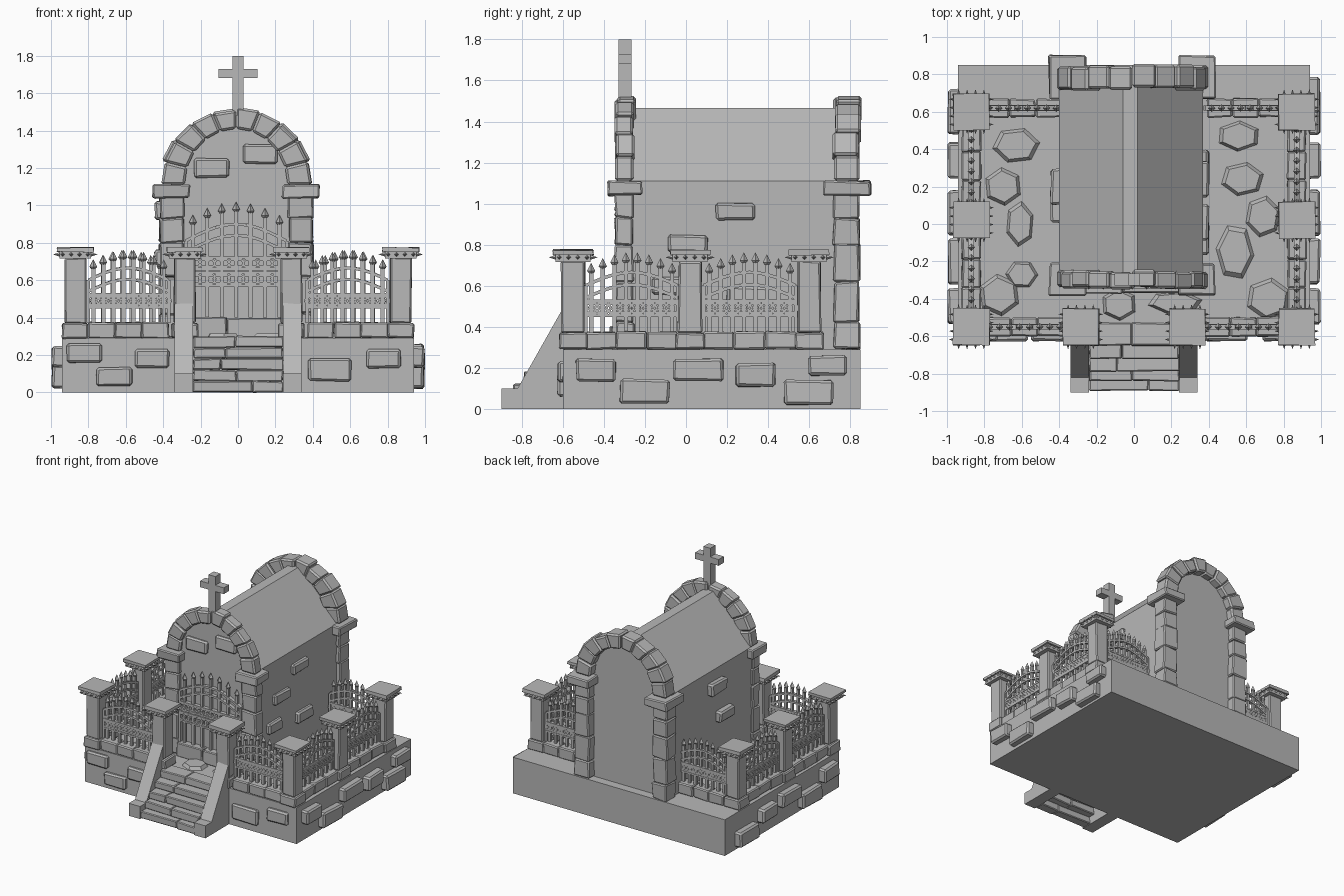
import bpy, bmesh, math, random
from mathutils import Matrix, Vector

random.seed(4)
if "Cube" in bpy.data.objects:
    bpy.data.objects.remove(bpy.data.objects["Cube"])

stone_grey = bpy.data.materials.new("stone grey")
stone_grey.use_nodes = True
stone_grey.diffuse_color = (0.48, 0.48, 0.48, 1)
stone_grey.node_tree.nodes["Principled BSDF"].inputs["Base Color"].default_value = (0.48, 0.48, 0.48, 1)

FLOOR = 0.29
SPRING = 1.11
MID = -0.01   # centre line of the vault


def finish(bm, name, bevel=0):
    bmesh.ops.recalc_face_normals(bm, faces=bm.faces)
    mesh = bpy.data.meshes.new(name)
    bm.to_mesh(mesh)
    bm.free()
    mesh.materials.append(stone_grey)
    obj = bpy.data.objects.new(name, mesh)
    bpy.context.collection.objects.link(obj)
    if bevel:
        mod = obj.modifiers.new("worn edges", "BEVEL")
        mod.width = bevel
        mod.segments = 1
    return obj


def box(bm, x, y, z, jitter=0):
    """Box from three (low, high) ranges, with optional rough corners."""
    m = Matrix.Translation([(r[0] + r[1]) / 2 for r in (x, y, z)])
    m = m @ Matrix.Diagonal([r[1] - r[0] for r in (x, y, z)] + [1])
    verts = bmesh.ops.create_cube(bm, size=1, matrix=m)["verts"]
    for v in verts:
        v.co += Vector([random.uniform(-jitter, jitter) for _ in range(3)])
    return verts


def around(c, w):
    return (c - w / 2, c + w / 2)


def beam(bm, p, q, w, d):
    """Bar from p to q in the local XZ plane, w wide and d deep."""
    p, q = Vector(p), Vector(q)
    a = math.atan2(q.x - p.x, q.z - p.z)
    m = Matrix.Translation((p + q) / 2) @ Matrix.Rotation(a, 4, "Y")
    bmesh.ops.create_cube(bm, size=1, matrix=m @ Matrix.Diagonal((w, d, (q - p).length, 1)))


def prism(bm, outline, axis, lo, hi):
    """Extrude a flat outline along x or y."""
    def place(a, b, t):
        return (t, a, b) if axis == "x" else (a, t, b)
    ends = [[bm.verts.new(place(a, b, t)) for a, b in outline] for t in (lo, hi)]
    n = len(outline)
    for e in ends:
        bm.faces.new(e)
    for i in range(n):
        j = (i + 1) % n
        bm.faces.new((ends[0][i], ends[0][j], ends[1][j], ends[1][i]))


# Plinth
bm = bmesh.new()
box(bm, (-0.94, 0.94), (-0.6, 0.85), (0, FLOOR))
finish(bm, "plinth")

# Steps, cheek walls and threshold
bm = bmesh.new()
fronts = [-0.89, -0.84, -0.79, -0.72, -0.65, -0.56]
for i in range(5):
    top = 0.06 * (i + 1)
    split = random.uniform(-0.1, 0.1)
    for x in ((-0.24, split), (split, 0.24)):
        box(bm, x, (fronts[i], fronts[i + 1] + 0.03), (top - 0.06, top), 0.004)
finish(bm, "steps", 0.006)
bm = bmesh.new()
for lo, hi in ((-0.34, -0.24), (0.24, 0.34)):
    prism(bm, [(-0.9, 0), (-0.9, 0.1), (-0.82, 0.1), (-0.6, 0.49), (-0.55, 0.49), (-0.55, 0)], "x", lo, hi)
finish(bm, "stair_cheeks")
bm = bmesh.new()
for x in ((-0.29, -0.06), (-0.06, 0.27)):
    box(bm, x, (-0.37, -0.28), (FLOOR, 0.4), 0.004)
finish(bm, "threshold", 0.006)

# Chamber walls and sloping roof
bm = bmesh.new()
prism(bm, [(-0.4, FLOOR), (-0.4, SPRING), (-0.06, 1.465), (0.02, 1.465), (0.37, SPRING), (0.37, FLOOR)],
      "y", -0.29, 0.76)
finish(bm, "chamber")

# Arched end panels
arc = [math.pi * i / 14 for i in range(15)]
for name, y in (("front_panel", (-0.31, -0.28)), ("back_panel", (0.75, 0.78))):
    bm = bmesh.new()
    outline = [(MID + 0.33 * math.cos(a), SPRING + 0.34 * math.sin(a)) for a in arc]
    prism(bm, outline + [(MID - 0.33, FLOOR), (MID + 0.33, FLOOR)], "y", *y)
    finish(bm, name)

# Rough columns, capitals and stone arches at both ends
for end, y, cap in (("front", (-0.345, -0.255), (-0.38, -0.21)), ("back", (0.72, 0.845), (0.67, 0.9))):
    bm = bmesh.new()
    caps = bmesh.new()
    for s in (-1, 1):
        x = MID + s * 0.345
        levels = [FLOOR, 0.42, 0.62, 0.8, 0.93, 1.05]
        for lo, hi in zip(levels, levels[1:]):
            box(bm, around(x, 0.13), y, (lo, hi), 0.007)
        box(caps, around(x, 0.2), cap, (1.04, SPRING), 0.006)
    finish(bm, end + "_columns", 0.008)
    finish(caps, end + "_capitals", 0.008)
    bm = bmesh.new()
    count = 10
    for i in range(count):
        a, b = math.pi * i / count, math.pi * (i + 1) / count
        grow = random.uniform(-0.012, 0.012)
        ring = []
        for rx, rz, t in ((0.275, 0.3, a), (0.41 + grow, 0.405 + grow, a),
                          (0.41 + grow, 0.405 + grow, b), (0.275, 0.3, b)):
            ring.append((MID + rx * math.cos(t), SPRING + rz * math.sin(t)))
        push = random.uniform(-0.012, 0.012)
        prism(bm, ring, "y", y[0] + push, y[1] + push)
    finish(bm, end + "_arch", 0.012)

# Cross on the front arch
bm = bmesh.new()
box(bm, (-0.03, 0.03), (-0.33, -0.265), (1.48, 1.8))
for x in ((-0.105, -0.03), (0.03, 0.105)):
    box(bm, x, (-0.33, -0.265), (1.68, 1.73))
finish(bm, "cross")

# Fence pillars with studded caps
for px, py in ((0.87, -0.55), (0.285, -0.55), (0.87, 0.02), (0.87, 0.6)):
    for s in (-1, 1):
        x = s * px
        bm = bmesh.new()
        box(bm, around(x, 0.14), around(py, 0.14), (FLOOR, 0.37), 0.004)
        box(bm, around(x, 0.115), around(py, 0.115), (0.37, 0.72), 0.004)
        finish(bm, "fence_pillar", 0.008)
        bm = bmesh.new()
        box(bm, around(x, 0.17), around(py, 0.17), (0.715, 0.755))
        box(bm, around(x, 0.195), around(py, 0.195), (0.75, 0.775), 0.004)
        for side in range(4):
            turn = Matrix.Rotation(side * math.pi / 2, 4, "Z")
            for k in range(4):
                m = Matrix.Translation((x, py, 0.738)) @ turn
                m = m @ Matrix.Translation((0.1, (k - 1.5) * 0.045, 0)) @ Matrix.Rotation(math.pi / 2, 4, "Y")
                bmesh.ops.create_cone(bm, cap_ends=True, segments=4, radius1=0.013, radius2=0,
                                      depth=0.04, matrix=m)
        finish(bm, "pillar_cap")


def railing(name, centre, width, angle, bars, foot, bands, arch, tip):
    """Iron panel: spear bars, ring bands and curved top rails."""
    bm = bmesh.new()
    half = width / 2

    def curve(u, lift=0):
        return arch[0] + (arch[1] - arch[0]) * math.cos(u / half * math.pi / 2) + lift

    step = width / bars
    us = [-half + step * (i + 0.5) for i in range(bars)]
    for u in us:
        top = curve(u, tip)
        beam(bm, (u, 0, foot), (u, 0, top), 0.02, 0.02)
        for r1, r2, h, z in ((0.006, 0.02, 0.018, top), (0.02, 0, 0.04, top + 0.029)):
            bmesh.ops.create_cone(bm, cap_ends=True, segments=4, radius1=r1, radius2=r2, depth=h,
                                  matrix=Matrix.Translation((0 + u, 0, z)))
    for lo, hi in bands:
        for z in (lo, hi):
            beam(bm, (-half, 0, z), (half, 0, z), 0.014, 0.03)
        r, mid = (hi - lo) * 0.36, (lo + hi) / 2
        for i in range(bars * 2):
            u = -half + step * (i + 0.5) / 2
            for k in range(6):
                a, b = k * math.pi / 3, (k + 1) * math.pi / 3
                beam(bm, (u + r * math.cos(a), 0, mid + r * math.sin(a)),
                     (u + r * math.cos(b), 0, mid + r * math.sin(b)), 0.012, 0.025)
    for lift in (0, -0.06):
        for i in range(10):
            u, v = -half + width * i / 10, -half + width * (i + 1) / 10
            beam(bm, (u, 0, curve(u, lift)), (v, 0, curve(v, lift)), 0.016, 0.028)
    for u in (-half, half):
        beam(bm, (u, 0, foot), (u, 0, curve(u)), 0.018, 0.028)
    bm.transform(Matrix.Translation((centre[0], centre[1], 0)) @ Matrix.Rotation(angle, 4, "Z"))
    finish(bm, name)


# Fence panels on their kerbs, and the tall gate
for s in (-1, 1):
    for name, c, width, angle in (("front_fence", (s * 0.585, -0.55), 0.43, 0),
                                  ("side_fence", (s * 0.87, -0.265), 0.45, math.pi / 2),
                                  ("side_fence", (s * 0.87, 0.31), 0.45, math.pi / 2),
                                  ("back_fence", (s * 0.595, 0.62), 0.41, 0)):
        railing(name, c, width, angle, 8, 0.37, [(0.455, 0.525)], (0.6, 0.665), 0.05)
        bm = bmesh.new()
        for i in range(3):
            box(bm, around((i - 1) * width / 3, width / 3), (-0.05, 0.05), (FLOOR, 0.375), 0.005)
        bm.transform(Matrix.Translation((c[0], c[1], 0)) @ Matrix.Rotation(angle, 4, "Z"))
        finish(bm, name + "_kerb", 0.008)
railing("gate", (MID, -0.33), 0.54, 0, 7, 0.4, [(0.57, 0.64), (0.66, 0.72)], (0.81, 0.9), 0.07)


def wall_stones(name, spots, facing, plane, depth=0.04):
    """Raised blocks on a wall; each spot is along, height, width, tall."""
    bm = bmesh.new()
    for a, z, w, h in spots:
        out = around(plane, depth)
        x, y = (out, around(a, w)) if facing == "x" else (around(a, w), out)
        box(bm, x, y, around(z, h), 0.005)
    finish(bm, name, 0.012)


wall_stones("front_plinth_stones", [(-0.82, 0.21, 0.19, 0.1), (-0.66, 0.085, 0.19, 0.1), (-0.46, 0.18, 0.18, 0.1),
                                    (0.49, 0.12, 0.23, 0.12), (0.78, 0.18, 0.18, 0.1)], "y", -0.605)
side = [(-0.44, 0.19, 0.19, 0.11), (-0.2, 0.085, 0.24, 0.12), (0.06, 0.19, 0.24, 0.11),
        (0.34, 0.165, 0.19, 0.11), (0.6, 0.08, 0.24, 0.12), (0.69, 0.21, 0.19, 0.1)]
wall_stones("right_plinth_stones", side, "x", 0.96, 0.07)
wall_stones("left_plinth_stones", side[:5], "x", -0.96, 0.07)
wall_stones("gable_stones", [(-0.14, 1.2, 0.19, 0.1), (0.12, 1.275, 0.18, 0.1)], "y", -0.315)
wall_stones("right_wall_stones", [(0.24, 0.96, 0.19, 0.085), (0.01, 0.805, 0.19, 0.085),
                                  (-0.08, 0.6, 0.17, 0.09), (0.3, 0.55, 0.2, 0.09)], "x", 0.375, 0.05)
wall_stones("left_wall_stones", [(0.2, 0.97, 0.19, 0.1), (0.1, 0.72, 0.19, 0.09)], "x", -0.415, 0.06)

# Paving slabs
bm = bmesh.new()
for x, y, w, d in ((-0.63, 0.42, 0.25, 0.19), (-0.7, 0.2, 0.2, 0.2), (-0.61, 0, 0.15, 0.24),
                   (-0.6, -0.27, 0.17, 0.15), (-0.72, -0.38, 0.22, 0.22), (0.56, 0.47, 0.23, 0.16),
                   (0.58, 0.24, 0.23, 0.18), (0.69, 0.04, 0.19, 0.22), (0.54, -0.15, 0.2, 0.3),
                   (0.72, -0.4, 0.24, 0.22), (-0.08, -0.43, 0.19, 0.17), (0.22, -0.42, 0.29, 0.12)):
    m = Matrix.Translation((x, y, FLOOR + 0.01)) @ Matrix.Diagonal((w, d, 1, 1))
    m = m @ Matrix.Rotation(random.uniform(0, 1), 4, "Z")
    bmesh.ops.create_cone(bm, cap_ends=True, segments=6, radius1=0.53, radius2=0.42, depth=0.03, matrix=m)
finish(bm, "paving_slabs")
